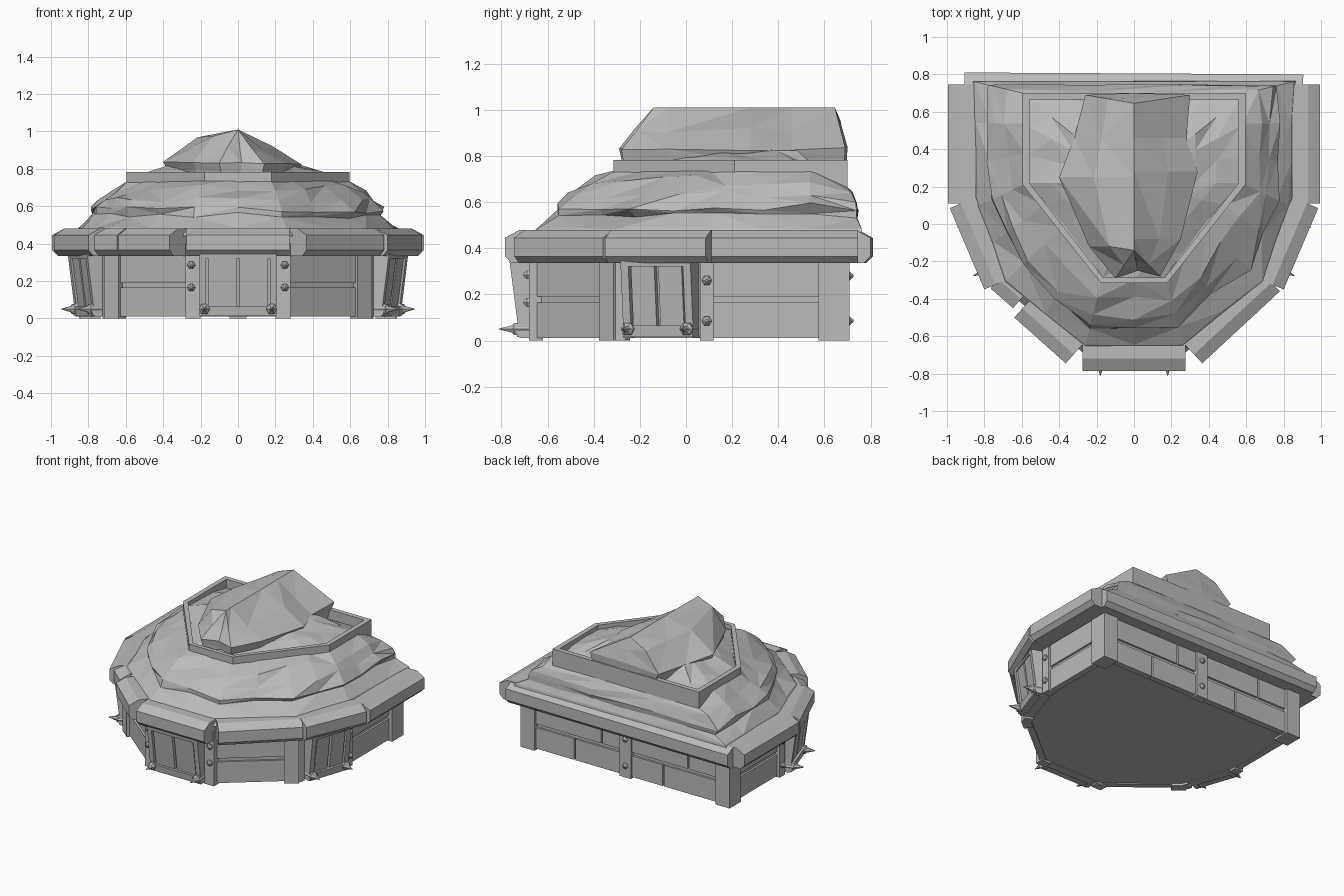
import bpy, bmesh, math, random
from mathutils import Vector

random.seed(11)
cube = bpy.data.objects.get("Cube")
if cube:
    bpy.data.objects.remove(cube)

stone = bpy.data.materials.new("plain_grey")
stone.use_nodes = True
GREY = (0.5, 0.5, 0.5, 1)
stone.diffuse_color = GREY
stone.node_tree.nodes["Principled BSDF"].inputs["Base Color"].default_value = GREY


def finish(name, bm):
    bmesh.ops.remove_doubles(bm, verts=bm.verts, dist=0.0005)
    bmesh.ops.recalc_face_normals(bm, faces=bm.faces)
    mesh = bpy.data.meshes.new(name)
    bm.to_mesh(mesh)
    bm.free()
    mesh.materials.append(stone)
    obj = bpy.data.objects.new(name, mesh)
    bpy.context.collection.objects.link(obj)
    return obj


def loft(name, rings, caps=True, rough=False):
    """Closed rings joined in order; rough splits quads along random diagonals."""
    bm = bmesh.new()
    loops = [[bm.verts.new(p) for p in ring] for ring in rings]
    n = len(loops[0])
    for a, b in zip(loops, loops[1:]):
        for i in range(n):
            j = (i + 1) % n
            quad = [a[i], a[j], b[j], b[i]]
            if rough:
                k = random.randrange(2)
                q = quad[k:] + quad[:k]
                bm.faces.new(q[:3])
                bm.faces.new([q[0], q[2], q[3]])
            else:
                bm.faces.new(quad)
    if caps:
        bm.faces.new(loops[0])
        bm.faces.new(loops[-1])
    return finish(name, bm)


class Facet:
    """One side of the building: u runs along it, out points away from it."""
    def __init__(self, p, q):
        p, q = Vector(p).to_3d(), Vector(q).to_3d()
        self.mid = (p + q) / 2
        self.half = (q - p).length / 2
        self.u = (q - p).normalized()
        self.n = Vector((self.u.y, -self.u.x, 0))

    def at(self, u, out, z):
        return self.mid + self.u * u + self.n * out + Vector((0, 0, z))

    def bar(self, name, u0, u1, section):
        return loft(name, [[self.at(u, o, z) for o, z in section] for u in (u0, u1)])

    def box(self, name, u0, u1, z0, z1, out, lean=0.0, back=-0.03):
        return self.bar(name, u0, u1, [(back, z0), (out + lean * z0, z0),
                                       (out + lean * z1, z1), (back, z1)])

    def cone(self, name, u, z, profile, sides=6):
        rings = [[self.at(u + r * math.cos(math.tau * k / sides), o,
                          z + r * math.sin(math.tau * k / sides))
                  for k in range(sides)] for o, r in profile]
        return loft(name, rings)


def flip(points):
    return [(-x, y) for x, y in reversed(points)]


def outline(half):
    return half + flip(half)


# Walls and their facets
WALL = [(0.25, -0.65), (0.68, -0.30), (0.81, 0.08), (0.81, 0.675)]
loft("wall_core", [[(x, y, z) for x, y in outline(WALL)] for z in (0.015, 0.46)])
front = Facet((-0.25, -0.65), (0.25, -0.65))
back = Facet((0.81, 0.675), (-0.81, 0.675))


def bolts(f, u, heights, out):
    for z in heights:
        f.cone("bolt", u, z, [(0, 0.022), (out + 0.01, 0.022), (out + 0.025, 0.006)])


def planks(f, rows):
    for z0, z1, cuts in rows:
        for a, b in zip(cuts, cuts[1:]):
            f.box("wall_plank", a + 0.006, b - 0.006, z0, z1, 0.015)


def window(f, w, shift=0.0):
    lean, base = 0.13, 0.07

    def part(name, a, b, z0, z1, out):
        a, b = sorted((a, b))
        f.box(name, a + shift, b + shift, z0, z1, out, lean)

    part("window_back", -w, w, 0.01, 0.34, base - 0.04)
    for s in (-1, 1):
        part("window_stile", s * w, s * (w - 0.035), 0.01, 0.345, base)
        part("window_pane", s * 0.009, s * (w - 0.044), 0.06, 0.32, base - 0.008)
        f.cone("window_spike", s * (w - 0.025) + shift, 0.05,
               [(0.03, 0.03), (0.095, 0.03), (0.105, 0.018), (0.16, 0.002)])
    part("window_head", -w, w, 0.32, 0.345, base)
    part("window_sill", -w, w, 0.015, 0.065, base + 0.01)


window(front, 0.205)
for s in (-1, 1):
    a, b = sorted((s * 0.2, s * 0.28))
    front.box("front_post", a, b, 0, 0.4, 0.03)
    bolts(front, s * 0.25, (0.165, 0.285), 0.03)

for s in (1, -1):
    diag, steep, side = [Facet(*(p if s > 0 else flip(p))) for p in
                         ([WALL[0], WALL[1]], [WALL[1], WALL[2]], [WALL[2], WALL[3]])]
    h = diag.half
    planks(diag, [(0.01, 0.165, (-h, h)), (0.19, 0.4, (-h, h))])
    a, b = sorted((s * (h - 0.08), s * (h + 0.02)))
    diag.box("diagonal_post", a, b, 0, 0.4, 0.035)
    window(steep, 0.16, s * 0.015)
    h = steep.half
    a, b = sorted((-s * (h + 0.01), -s * (h - 0.05)))
    steep.box("steep_post", a, b, 0, 0.4, 0.03)
    h = side.half
    planks(side, [(0.01, 0.165, (-h, h)), (0.19, 0.4, (-h, h))])
    a, b = sorted((s * (-h - 0.02), s * (-h + 0.04)))
    side.box("side_post", a, b, 0, 0.4, 0.035)
    bolts(side, s * (0.01 - h), (0.085, 0.26), 0.035)
    a, b = sorted((s * 0.735, s * 0.85))
    back.box("corner_post", a, b, 0, 0.4, 0.033, back=-0.1)

planks(back, [(0.01, 0.165, (-0.75, -0.42, 0, 0.3, 0.75)),
              (0.19, 0.4, (-0.75, -0.2, 0, 0.5, 0.75))])
back.box("back_post", -0.045, 0.045, 0, 0.4, 0.03)
bolts(back, 0, (0.085, 0.28), 0.025)


# Eave beams, drawn along their outer edge
def eave(p, q, depth=0.15, inset=0.0):
    f = Facet(p, q)
    section = [(-depth, 0.335), (-0.03, 0.335), (0, 0.365), (0, 0.445),
               (-0.065, 0.48), (-depth, 0.48)]
    f.bar("eave_beam", -f.half, f.half, [(o - inset, z) for o, z in section])


eave((-0.275, -0.785), (0.275, -0.785))
eave((0.905, 0.80), (-0.905, 0.81))
for pair in ([(0.80, -0.35), (0.985, 0.085)], [(0.995, 0.11), (0.995, 0.745)]):
    eave(*pair)
    eave(*flip(pair))
eave((0.365, -0.745), (0.78, -0.36))
eave((-0.64, -0.50), (-0.365, -0.745))
eave((-0.78, -0.36), (-0.66, -0.465), 0.13, 0.02)

# Rocky roof, running from the eaves up to the rim with an overhanging lip
EAVE = [(0, -0.65), (0.26, -0.65), (0.68, -0.30), (0.83, 0.10), (0.85, 0.76), (0, 0.76)]
RIM = [(0, -0.315), (0.178, -0.315), (0.40, -0.03), (0.595, 0.21), (0.595, 0.70), (0, 0.70)]
STEPS = (1, 2, 2, 3, 3)


def resample(half):
    pts = []
    for p, q, n in zip(half, half[1:], STEPS):
        pts += [Vector(p).lerp(Vector(q), k / n) for k in range(n)]
    pts.append(Vector(half[-1]))
    return pts + [Vector((-p.x, p.y)) for p in reversed(pts[1:-1])]


TIERS = [(-0.12, 0.44, 0), (0.0, 0.485, 0.015), (0.33, 0.55, 0.05), (0.27, 0.58, 0.06),
         (0.43, 0.625, 0.08), (0.70, 0.69, 0.08), (1.05, 0.74, 0)]
outer, inner = resample(EAVE), resample(RIM)
rings = []
for t, z, j in TIERS:
    ring = []
    for o, i in zip(outer, inner):
        p = o.lerp(i, t + random.uniform(-j, j) * 1.3)
        rear = o.y > 0.7
        lift = random.uniform(-j, j) * (0.1 if rear else 0.35)
        ring.append((p.x, p.y, z + lift - (0.07 * max(t, 0) if rear else 0)))
    rings.append(ring)
loft("rock_roof", rings, rough=True)

# Raised rim around the summit
R = outline(RIM[1:2] + RIM[3:5])
INNER = outline([(0.165, -0.285), (0.56, 0.22), (0.56, 0.665)])
loft("summit_rim", [[(x, y, z) for x, y in pts] for pts, z in
                    ((INNER, 0.64), (R, 0.64), (R, 0.783), (INNER, 0.783), (INNER, 0.64))],
     caps=False)

# Sloping rubble between the rim and the summit rock
INNER_EDGE = [(0, -0.29), (0.165, -0.285), (0.37, -0.01), (0.565, 0.22),
              (0.565, 0.67), (0, 0.67)]
low = resample(INNER_EDGE)
centre = Vector((0, 0.22))
rings = []
for s, z, j in ((0, 0.75, 0.01), (0.22, 0.785, 0.015), (0.42, 0.82, 0.012), (0.7, 0.84, 0)):
    rings.append([(*p.lerp(centre, s), z + random.uniform(-j, j)
                   - (0.04 if p.y > 0.6 and s < 0.3 else 0)) for p in low])
loft("summit_rubble", rings, rough=True)

# Summit rock with a level ridge from front to back, steeper on its right half
PEAK = [(-0.1, -0.29), (0.02, -0.25), (0.14, -0.28), (0.25, -0.08), (0.34, 0.28), (0.28, 0.46),
        (0.30, 0.69), (0, 0.70), (-0.26, 0.69), (-0.32, 0.46), (-0.40, 0.25), (-0.24, -0.12)]
rings = []
for s, z, j in ((0.12, 0.72, 0), (0.06, 0.79, 0.01), (0, 0.83, 0.012), (0.46, 0.935, 0.018),
                (1, 1.01, 0)):
    ring = []
    for x, y in PEAK:
        p = Vector((x, y)).lerp(Vector((0, min(max(y, -0.14), 0.645))), s)
        bulge = 0.1 * s * (1 - s) * (1 if x < -0.2 else -1)
        ring.append((p.x, p.y, z + bulge + random.uniform(-j, j)))
    rings.append(ring)
loft("summit_rock", rings, caps=False, rough=True)
